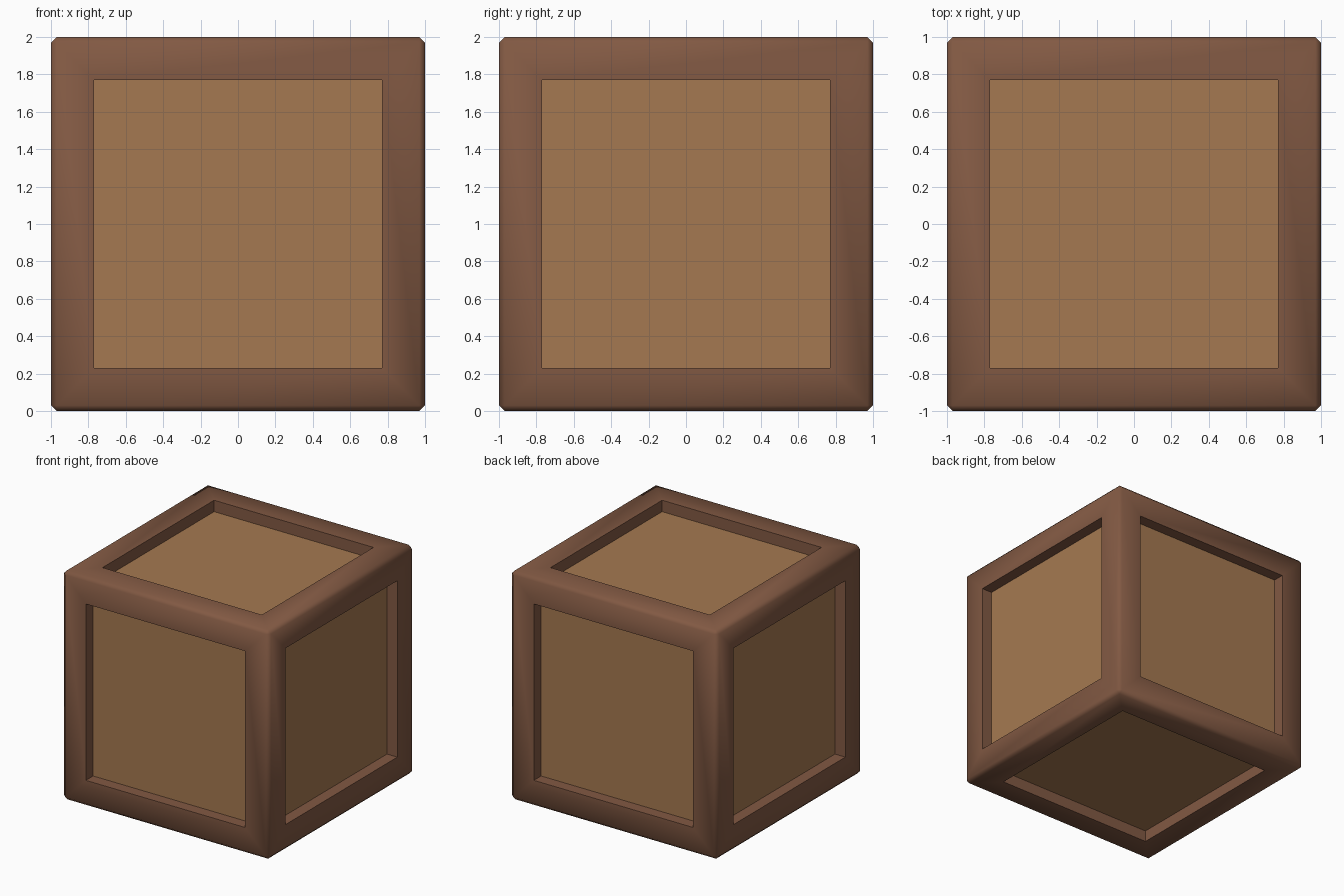
import bpy, bmesh, math

if "Cube" in bpy.data.objects:
    bpy.data.objects.remove(bpy.data.objects["Cube"])

BEVEL = 0.03      # chamfer on the outer edges
OPENING = 0.77    # half width of each recessed panel
DEPTH = 0.10      # recess depth


def material(name, color):
    m = bpy.data.materials.new(name)
    m.diffuse_color = (*color, 1.0)
    m.use_nodes = True
    m.node_tree.nodes["Principled BSDF"].inputs["Base Color"].default_value = m.diffuse_color
    return m


# Chamfered cube body standing on the ground
bm = bmesh.new()
bmesh.ops.create_cube(bm, size=2.0)
bmesh.ops.translate(bm, verts=bm.verts, vec=(0, 0, 1))
bmesh.ops.bevel(bm, geom=bm.edges[:], offset=BEVEL, segments=1,
                affect='EDGES', profile=0.5)

# Recessed panel on each of the six sides
bm.normal_update()
sides = [f for f in bm.faces if f.calc_area() > 1.0]
for side in sides:
    bmesh.ops.inset_region(bm, faces=[side], thickness=1 - BEVEL - OPENING,
                           use_even_offset=True)
    normal = side.normal.copy()
    result = bmesh.ops.extrude_discrete_faces(bm, faces=[side])
    panel = result["faces"][0]
    bmesh.ops.translate(bm, verts=panel.verts[:], vec=-normal * DEPTH)
    panel.material_index = 1
bmesh.ops.recalc_face_normals(bm, faces=bm.faces[:])

mesh = bpy.data.meshes.new("crate")
bm.to_mesh(mesh)
bm.free()
mesh.materials.append(material("frame brown", (0.223, 0.100, 0.056)))
mesh.materials.append(material("panel tan", (0.376, 0.191, 0.082)))

crate = bpy.data.objects.new("crate", mesh)
bpy.context.collection.objects.link(crate)
bpy.context.view_layer.objects.active = crate
crate.select_set(True)
# Soft outer chamfers, crisp recess edges
bpy.ops.object.shade_smooth_by_angle(angle=math.radians(50))
